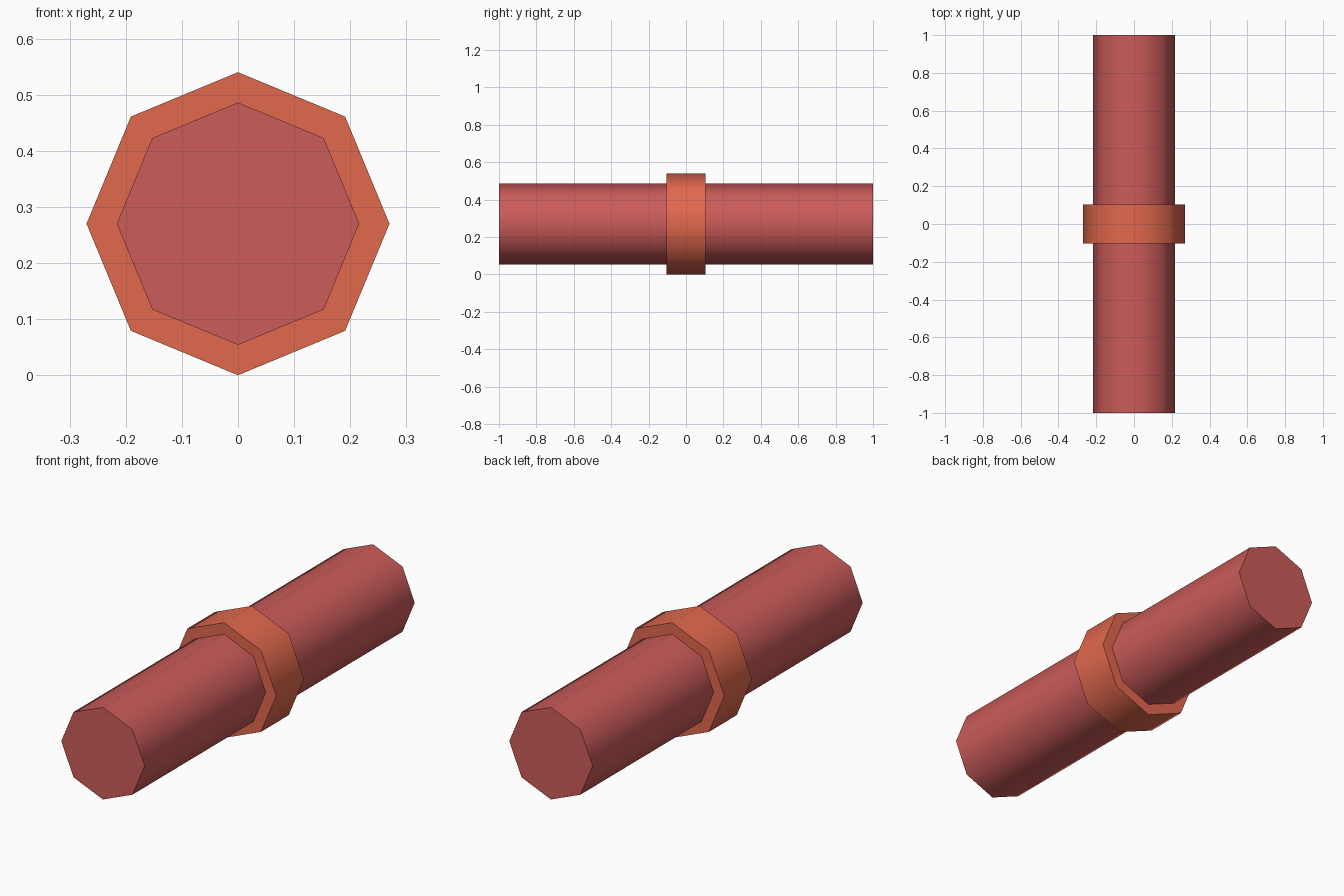
import bpy, bmesh, math
from mathutils import Matrix

if "Cube" in bpy.data.objects:
    bpy.data.objects.remove(bpy.data.objects["Cube"])

AXIS_Z = 0.27


def material(name, rgb):
    m = bpy.data.materials.new(name)
    m.diffuse_color = (*rgb, 1.0)
    m.use_nodes = True
    m.node_tree.nodes["Principled BSDF"].inputs["Base Color"].default_value = m.diffuse_color
    return m


def octagon_tube(name, radius, length, mat):
    """Eight-sided cylinder along y, smooth sides, crisp flat ends."""
    bm = bmesh.new()
    bmesh.ops.create_cone(bm, cap_ends=True, segments=8, radius1=radius,
                          radius2=radius, depth=length,
                          matrix=Matrix.Rotation(math.pi / 2, 4, 'X'))
    bm.normal_update()
    for f in bm.faces:
        f.smooth = abs(f.normal.y) < 0.5
    for e in bm.edges:
        e.smooth = all(f.smooth for f in e.link_faces)
    mesh = bpy.data.meshes.new(name)
    bm.to_mesh(mesh)
    bm.free()
    mesh.materials.append(mat)
    ob = bpy.data.objects.new(name, mesh)
    ob.location.z = AXIS_Z
    bpy.context.collection.objects.link(ob)
    return ob


# Long pipe running front to back
octagon_tube("pipe", 0.216, 2.0, material("dusty red", (0.60, 0.107, 0.102)))
# Raised joint collar around the middle
octagon_tube("collar", 0.27, 0.206, material("burnt orange", (0.76, 0.14, 0.075)))
